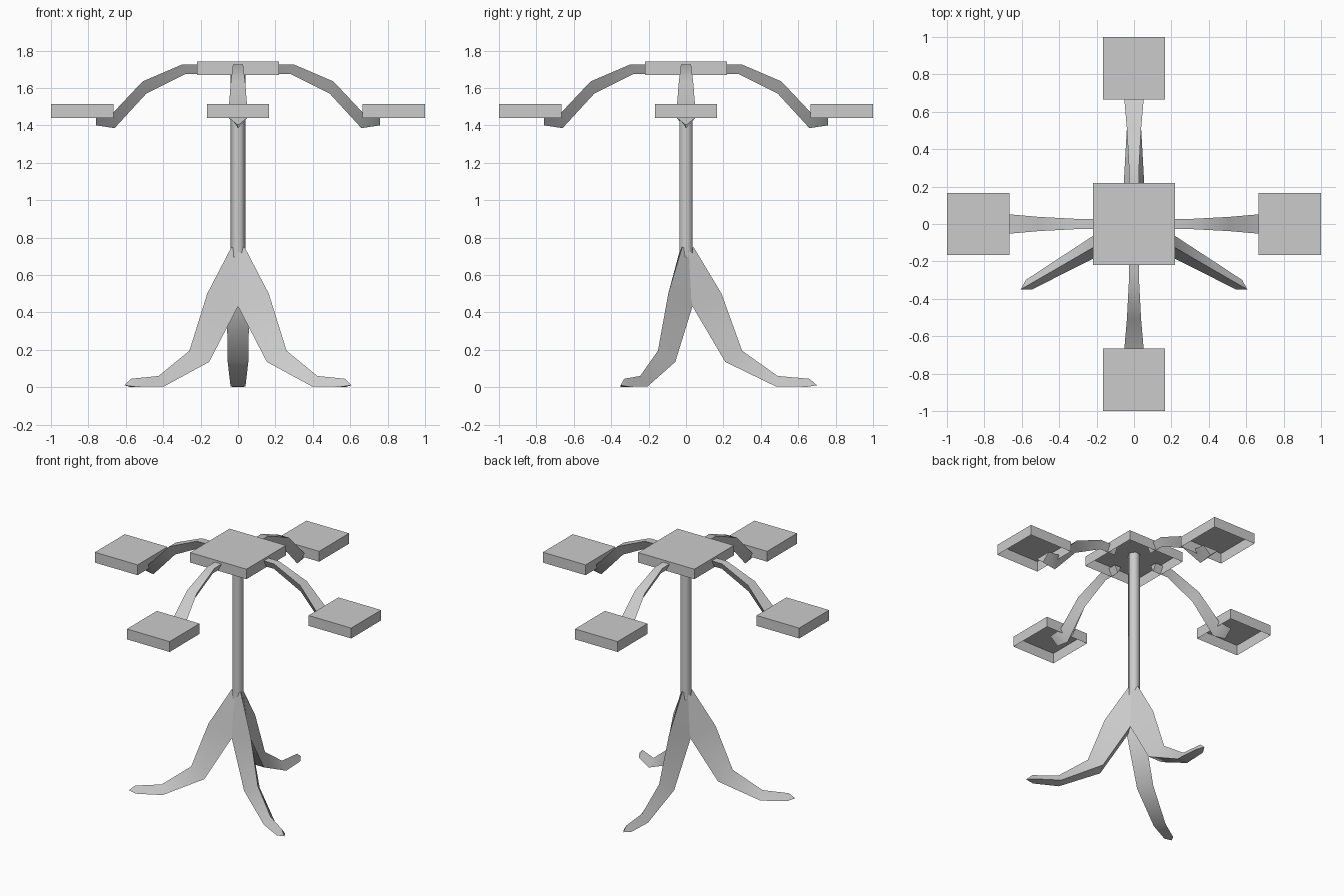
import bpy, bmesh, math
from mathutils import Matrix, Vector

cube = bpy.data.objects.get("Cube")
if cube:
    bpy.data.objects.remove(cube)

grey = bpy.data.materials.new("plain grey")
grey.use_nodes = True
grey.diffuse_color = (0.6, 0.6, 0.6, 1)
grey.node_tree.nodes["Principled BSDF"].inputs["Base Color"].default_value = (0.6, 0.6, 0.6, 1)


def add_object(name, bm, smooth=None):
    mesh = bpy.data.meshes.new(name)
    bm.to_mesh(mesh)
    bm.free()
    mesh.materials.append(grey)
    obj = bpy.data.objects.new(name, mesh)
    bpy.context.collection.objects.link(obj)
    if smooth:
        bpy.ops.object.select_all(action='DESELECT')
        obj.select_set(True)
        bpy.context.view_layer.objects.active = obj
        bpy.ops.object.shade_smooth_by_angle(angle=math.radians(smooth))


def limb(name, sections, angle, tip=None):
    """Loft triangular sections (ridge r, ridge z, flat r, flat z, half width) outwards."""
    bm = bmesh.new()
    rings = [[bm.verts.new(p) for p in ((a, 0, b), (c, w, d), (c, -w, d))]
             for a, b, c, d, w in sections]
    for r0, r1 in zip(rings, rings[1:]):
        for i in range(3):
            j = (i + 1) % 3
            bm.faces.new((r0[i], r0[j], r1[j], r1[i]))
    bm.faces.new(rings[0])
    if tip:
        point = bm.verts.new(tip)
        for i in range(3):
            bm.faces.new((rings[-1][i], rings[-1][(i + 1) % 3], point))
    else:
        bm.faces.new(rings[-1])
    bmesh.ops.recalc_face_normals(bm, faces=bm.faces)
    bm.transform(Matrix.Rotation(math.radians(angle), 4, 'Z'))
    add_object(name, bm, 40)


def tray(name, x, y, bottom, size, height):
    """Shallow thin-walled box, open underneath."""
    bm = bmesh.new()
    bmesh.ops.create_cube(bm, size=1)
    bmesh.ops.delete(bm, geom=[f for f in bm.faces if f.normal.z < -0.5], context='FACES_ONLY')
    bm.transform(Matrix.Translation((x, y, bottom + height / 2))
                 @ Matrix.Diagonal((size, size, height, 1)))
    add_object(name, bm)


# Six-sided pole
bm = bmesh.new()
bmesh.ops.create_cone(bm, cap_ends=True, segments=6, radius1=0.04, radius2=0.04, depth=1.04,
                      matrix=Matrix.Translation((0, 0, 1.215)) @ Matrix.Rotation(math.pi / 2, 4, 'Z'))
bm.verts.ensure_lookup_table()
if max(v.co.x for v in bm.verts) < 0.039:
    bm.transform(Matrix.Rotation(math.pi / 6, 4, 'Z'))
add_object("pole", bm, 65)

# Three bent legs, ridge on top and flat underneath
leg = [(0.04, 0.75, 0.015, 0.73, 0.03),
       (0.19, 0.50, 0.03, 0.44, 0.06),
       (0.30, 0.195, 0.21, 0.135, 0.055),
       (0.49, 0.06, 0.48, 0.004, 0.04),
       (0.66, 0.045, 0.65, 0.002, 0.03)]
for name, angle in (("back_leg", 90), ("right_leg", 210), ("left_leg", 330)):
    limb(name, leg, angle, tip=(0.70, 0, 0.01))

# Four drooping arms, flat on top and ridge underneath, each holding a tray
arm = [(0.16, 1.675, 0.16, 1.725, 0.025),
       (0.28, 1.675, 0.30, 1.725, 0.027),
       (0.49, 1.57, 0.51, 1.635, 0.038),
       (0.66, 1.385, 0.67, 1.465, 0.052),
       (0.76, 1.40, 0.76, 1.45, 0.06)]
for i, side in enumerate(("left", "back", "right", "front")):
    limb(side + "_arm", arm, 90 * i)
    spot = Matrix.Rotation(math.pi / 2 * i, 3, 'Z') @ Vector((0.833, 0, 0))
    tray(side + "_tray", spot.x, spot.y, 1.44, 0.333, 0.073)

# Larger tray on the pole
tray("centre_tray", 0, 0, 1.67, 0.44, 0.07)
